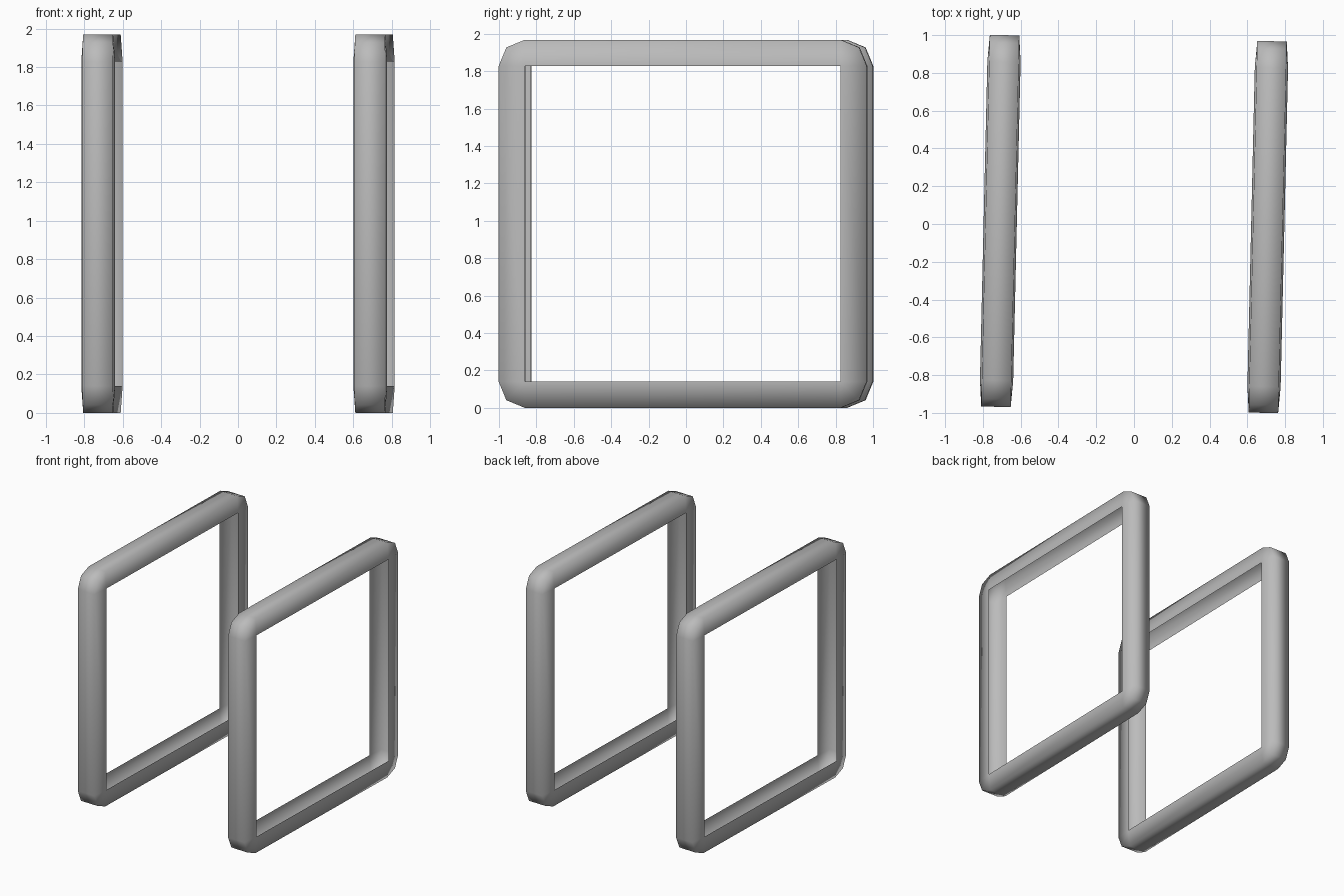
import bpy, bmesh, math
from mathutils import Vector

cube = bpy.data.objects.get("Cube")
if cube:
    bpy.data.objects.remove(cube, do_unlink=True)

grey = bpy.data.materials.new("mid_grey")
grey.use_nodes = True
grey.diffuse_color = (0.5, 0.5, 0.5, 1)
grey.node_tree.nodes["Principled BSDF"].inputs["Base Color"].default_value = (0.5, 0.5, 0.5, 1)

HALF = 0.984      # half of the outer side length
DEPTH = 0.14      # depth of the channel, also the corner radius
RIM, BACK = 0.088, 0.078   # half widths at the open rim and at the outer wall
PIVOT = HALF - DEPTH


def square_frame(name, x, y):
    """Square loop of an open channel, swept around its four inner corners."""
    bm = bmesh.new()
    rings = []
    for corner in range(4):
        mid = math.radians(45 + 90 * corner)
        pivot = Vector((0, math.cos(mid), math.sin(mid))) * PIVOT * math.sqrt(2)
        for step in (-1, 0, 1):
            a = mid + step * math.radians(45)
            out = Vector((0, math.cos(a), math.sin(a)))
            rings.append([bm.verts.new(pivot + out * d + Vector((w, 0, 0)))
                          for w, d in ((-RIM, 0), (-BACK, DEPTH), (BACK, DEPTH), (RIM, 0))])
    for i, ring in enumerate(rings):
        after = rings[(i + 1) % len(rings)]
        for j in range(3):
            bm.faces.new((ring[j], ring[j + 1], after[j + 1], after[j]))
    # merge the fan points at each inner corner
    bmesh.ops.remove_doubles(bm, verts=bm.verts[:], dist=0.0001)
    bmesh.ops.recalc_face_normals(bm, faces=bm.faces[:])
    # outer walls must face away from the middle of the frame
    wall = max(bm.faces, key=lambda f: f.calc_center_median().z)
    if wall.normal.z < 0:
        bmesh.ops.reverse_faces(bm, faces=bm.faces[:])
    for f in bm.faces:
        f.smooth = True
    mesh = bpy.data.meshes.new(name)
    bm.to_mesh(mesh)
    bm.free()
    mesh.materials.append(grey)
    obj = bpy.data.objects.new(name, mesh)
    obj.location = (x, y, HALF)
    obj.rotation_euler.z = math.radians(-1.33)
    bpy.context.collection.objects.link(obj)


# Two matching frames, slightly turned
for name, side in (("left_frame", 1), ("right_frame", -1)):
    square_frame(name, 0.708 * side, -0.016 * side)
